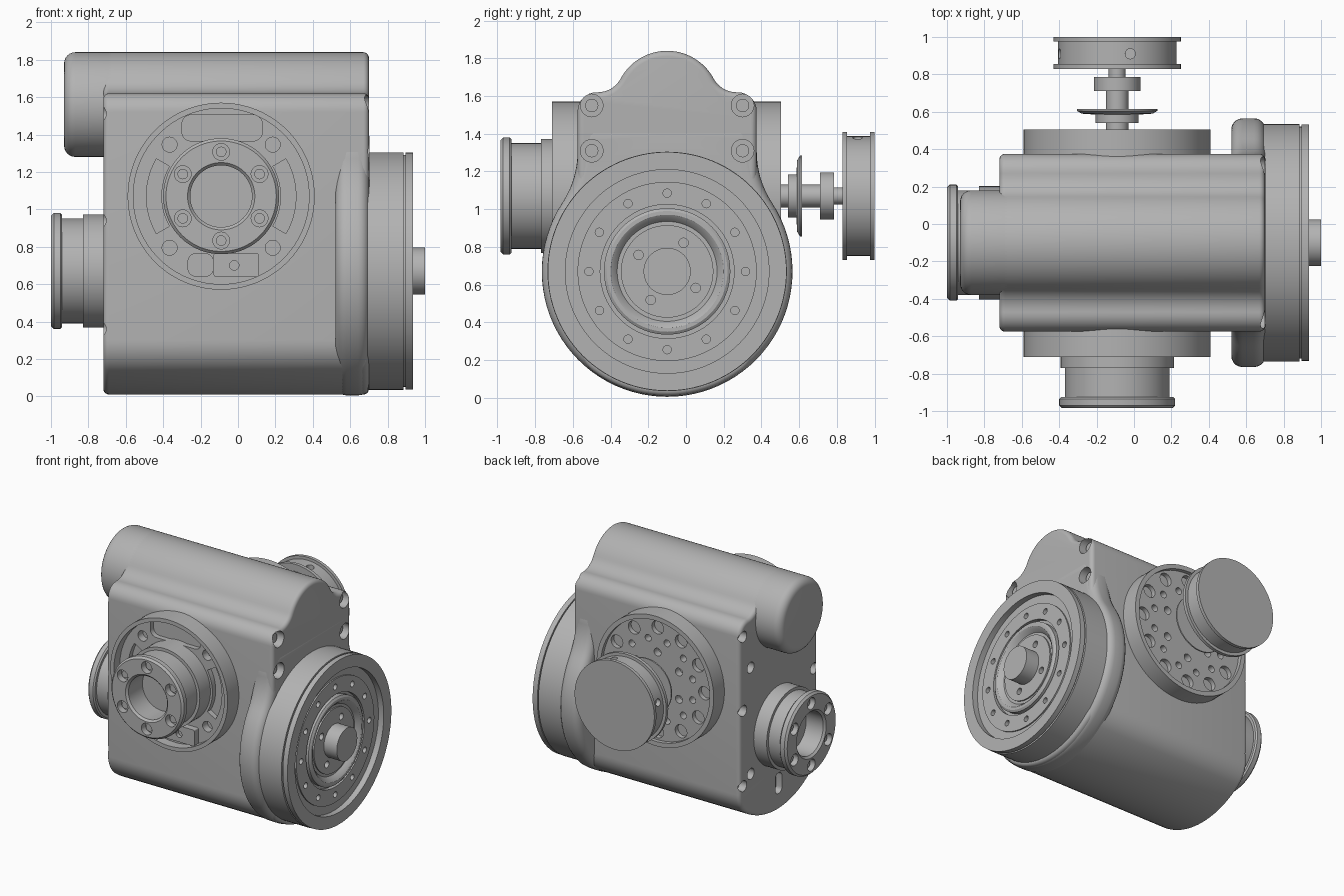
import bpy, bmesh
from math import sin, cos, pi, radians
from mathutils import Vector, Matrix

if "Cube" in bpy.data.objects:
    bpy.data.objects.remove(bpy.data.objects["Cube"], do_unlink=True)

grey = bpy.data.materials.new("machined grey")
grey.use_nodes = True
grey.diffuse_color = (0.45, 0.45, 0.45, 1)
grey.node_tree.nodes["Principled BSDF"].inputs["Base Color"].default_value = (0.45, 0.45, 0.45, 1)

MID = -0.10            # y of the main axis
DRIVE = (MID, 0.67)    # y, z of the drive axis (along x)
CROSS = (-0.09, 1.07)  # x, z of the cross axis (along y)


# ---------- helpers ----------
def finish(bm, name):
    bmesh.ops.recalc_face_normals(bm, faces=bm.faces)
    mesh = bpy.data.meshes.new(name)
    bm.to_mesh(mesh)
    bm.free()
    mesh.materials.append(grey)
    ob = bpy.data.objects.new(name, mesh)
    bpy.context.collection.objects.link(ob)
    return ob


def smooth(ob):
    bpy.ops.object.select_all(action='DESELECT')
    ob.select_set(True)
    bpy.context.view_layer.objects.active = ob
    bpy.ops.object.shade_smooth_by_angle(angle=radians(32))


def apply(ob, mod):
    bpy.context.view_layer.objects.active = ob
    bpy.ops.object.modifier_apply(modifier=mod.name)


def lathe(name, centre, axis, profile, steps=80):
    """Turn (radius, distance) points around a line parallel to axis."""
    bm = bmesh.new()
    vs = [bm.verts.new((r, 0, h)) for r, h in profile]
    edges = [bm.edges.new(pair) for pair in zip(vs, vs[1:])]
    bmesh.ops.spin(bm, geom=vs + edges, cent=(0, 0, 0), axis=(0, 0, 1),
                   angle=2 * pi, steps=steps)
    bmesh.ops.remove_doubles(bm, verts=bm.verts, dist=0.0005)
    turn = Vector(axis).to_track_quat('Z', 'Y').to_matrix().to_4x4()
    bm.transform(Matrix.Translation(centre) @ turn)
    return finish(bm, name)


def solid(name, parts):
    """Prisms: each part is (outline, axis letter, start, end)."""
    bm = bmesh.new()
    for pts, axis, a, b in parts:
        rows = [[bm.verts.new({'x': (t, p, q), 'y': (p, t, q), 'z': (p, q, t)}[axis])
                 for p, q in pts] for t in (a, b)]
        bm.faces.new(rows[0])
        bm.faces.new(rows[1])
        n = len(pts)
        for i in range(n):
            j = (i + 1) % n
            bm.faces.new((rows[0][i], rows[0][j], rows[1][j], rows[1][i]))
    return finish(bm, name)


def cut(ob, parts):
    tool = solid("cutter", parts)
    tool.hide_render = True
    mod = ob.modifiers.new("cut", 'BOOLEAN')
    mod.operation, mod.object, mod.solver = 'DIFFERENCE', tool, 'EXACT'
    apply(ob, mod)
    bpy.data.objects.remove(tool, do_unlink=True)


def round_ends(ob, width):
    mod = ob.modifiers.new("round", 'BEVEL')
    mod.width, mod.segments = width, 5
    mod.limit_method, mod.angle_limit = 'ANGLE', radians(60)
    apply(ob, mod)


def arc(c, r, start, end, n=10):
    return [(c[0] + r * cos(radians(start + (end - start) * i / n)),
             c[1] + r * sin(radians(start + (end - start) * i / n))) for i in range(n + 1)]


def circle(c, r, n=24):
    return arc(c, r, 0, 360, n)[:-1]


def ring(c, radius, count, first=90):
    return [arc(c, radius, first + 360 * i / count, 0, 1)[0] for i in range(count)]


def holes(points, r, axis, a, b):
    return [(circle(p, r), axis, a, b) for p in points]


def capsule(x0, x1, z0, z1, r):
    return (arc((x1 - r, z1 - r), r, 0, 90, 5) + arc((x0 + r, z1 - r), r, 90, 180, 5)
            + arc((x0 + r, z0 + r), r, 180, 270, 5) + arc((x1 - r, z0 + r), r, 270, 360, 5))


def mirrored(half):
    """Close a half outline (first and last point on the middle line)."""
    other = [(-y, z) for y, z in reversed(half[1:-1])]
    return [(y + MID, z) for y, z in half + other]


# ---------- housing ----------
half = (arc((0, 1.56), 0.28, 90, 28.4, 14)
        + arc((0.369, 1.76), 0.14, 208.4, 270, 8)[1:]
        + arc((0.375, 1.52), 0.10, 90, 0, 8)
        + arc((0.275, 0.301), 0.20, 0, -53.3, 8)
        + arc((0, 0.67), 0.66, -53.3, -90, 10)[1:])
housing = solid("housing", [(mirrored(half), 'x', -0.72, 0.70)])
round_ends(housing, 0.03)

half = ([(0, 1.45), (0.44, 1.45)] + arc((0.975, 1.307), 0.50, 180, 213, 8)
        + arc((0, 0.67), 0.665, 33, -90, 30)[1:])
collar = solid("flange_collar", [(mirrored(half), 'x', 0.52, 0.702)])
round_ends(collar, 0.06)

# Screw pockets on both ends
corner = [(MID + s * 0.40, z) for s in (-1, 1) for z in (1.55, 1.31)]
for ob in (housing, collar):
    cut(ob, holes(corner, 0.06, 'x', 0.62, 0.8))
rear = [(MID + s * y, z) for s in (-1, 1)
        for y, z in ((0.43, 1.51), (0.43, 0.94), (0.43, 0.36), (0.34, 1.24), (0.34, 0.42))]
cut(housing, holes(rear, 0.042, 'x', -0.8, -0.66)
    + [(capsule(MID - 0.04, MID + 0.04, 0.14, 0.30, 0.035), 'x', -0.8, -0.67)])
solid_screws = solid("housing_screws", holes(corner, 0.035, 'x', 0.60, 0.66))

motor = lathe("motor_cover", (0, MID, 1.56), (-1, 0, 0),
              [(0, 0.68), (0.28, 0.68)] + [(r, h) for r, h in arc((0.22, 0.87), 0.06, 0, 90, 6)]
              + [(0, 0.93)])

# ---------- drive flange ----------
flange = lathe("drive_flange", (0, *DRIVE), (1, 0, 0), [
    (0, 0.66), (0.635, 0.66), (0.635, 0.885), (0.62, 0.885), (0.62, 0.895), (0.633, 0.895),
    (0.633, 0.935), (0.54, 0.935), (0.54, 0.89), (0.475, 0.89), (0.475, 0.90), (0.355, 0.90),
    (0.355, 0.87), (0.335, 0.87), (0.335, 0.905), (0.32, 0.915), (0.30, 0.915), (0.285, 0.905),
    (0.265, 0.88), (0.245, 0.88), (0.245, 0.89), (0.125, 0.89), (0.125, 1.0), (0, 1.0)], 112)
cut(flange, holes(ring(DRIVE, 0.415, 12), 0.022, 'x', 0.85, 1.1)
    + holes(ring(DRIVE, 0.175, 4, 60), 0.025, 'x', 0.8, 1.1))


# ---------- hubs on the two ends with a ring of screws ----------
def hub_profile(base, step, lip, tip, bore):
    return [(0, base), (0.303, base), (0.303, step), (0.28, step), (0.28, lip), (0.30, lip),
            (0.31, lip + 0.01), (0.31, tip - 0.015), (0.295, tip), (0.18, tip),
            (0.165, tip - 0.015), (0.165, bore), (0, bore)]


end_hub = lathe("end_hub", (0, *DRIVE), (-1, 0, 0), hub_profile(0.60, 0.83, 0.94, 1.0, 0.84))
front_hub = lathe("front_hub", (CROSS[0], 0, CROSS[1]), (0, -1, 0),
                  hub_profile(0.58, 0.77, 0.925, 0.985, 0.80))
for ob, c, axis, tip in ((end_hub, DRIVE, 'x', -1.0), (front_hub, CROSS, 'y', -0.985)):
    spots = ring(c, 0.237, 6)
    cut(ob, holes(spots, 0.045, axis, tip - 0.1, tip + 0.05))
    solid(ob.name + "_screws", holes(spots, 0.028, axis, tip + 0.03, tip + 0.06))

# ---------- front boss ----------
front_boss = lathe("front_boss", (CROSS[0], 0, CROSS[1]), (0, -1, 0), [
    (0, 0.50), (0.50, 0.50), (0.50, 0.712), (0.47, 0.712), (0.47, 0.64), (0, 0.64)], 112)
bolts = ring(CROSS, 0.39, 4, 45)
slots = [arc(CROSS, 0.40, a - 30, a + 30, 12) + arc(CROSS, 0.32, a + 30, a - 30, 12)
         for a in (0, 180)]
cut(front_boss, holes(bolts, 0.04, 'y', -0.8, -0.58)
    + [(s, 'y', -0.8, -0.60) for s in slots]
    + [(capsule(-0.30, 0.13, 1.365, 1.505, 0.05), 'y', -0.8, -0.60)])
connector = solid("connector", [(capsule(-0.13, 0.11, 0.64, 0.765, 0.01), 'y', -0.69, -0.60),
                                (capsule(-0.27, -0.13, 0.64, 0.765, 0.045), 'y', -0.71, -0.60)])
cut(connector, holes([(-0.02, 0.70)], 0.025, 'y', -0.8, -0.66))

# ---------- rear boss, shaft and wheel ----------
rear_boss = lathe("rear_boss", (CROSS[0], 0, CROSS[1]), (0, 1, 0), [
    (0, 0.30), (0.50, 0.30), (0.50, 0.505), (0.465, 0.505), (0.465, 0.475), (0, 0.475)], 112)
cut(rear_boss, holes(ring(CROSS, 0.40, 12), 0.05, 'y', 0.44, 0.6)
    + holes(ring(CROSS, 0.31, 12, 75), 0.026, 'y', 0.42, 0.6)
    + holes(ring(CROSS, 0.21, 6), 0.03, 'y', 0.42, 0.6))
lathe("rear_shaft", (CROSS[0], 0, CROSS[1]), (0, 1, 0), [
    (0, 0.40), (0.06, 0.40), (0.06, 0.54), (0.115, 0.54), (0.115, 0.585), (0.19, 0.59),
    (0.215, 0.605), (0.215, 0.615), (0.06, 0.615), (0.06, 0.71), (0.125, 0.71),
    (0.125, 0.785), (0.045, 0.785), (0.045, 0.96), (0, 0.96)], 48)
wheel = lathe("rear_wheel", (CROSS[0], 0, CROSS[1]), (0, 1, 0), [
    (0, 0.95), (0.285, 0.95), (0.285, 0.83), (0.34, 0.83), (0.34, 0.855), (0.317, 0.855),
    (0.317, 0.975), (0.34, 0.975), (0.34, 1.0), (0, 1.0)])
cut(wheel, holes([(-0.02, 0.91)], 0.027, 'z', 1.3, 1.5)
    + holes([(0.91, 1.14)], 0.027, 'x', -0.5, -0.35))

for ob in list(bpy.context.collection.objects):
    if ob.type == 'MESH' and ob.data.materials and ob.data.materials[0] == grey:
        smooth(ob)
